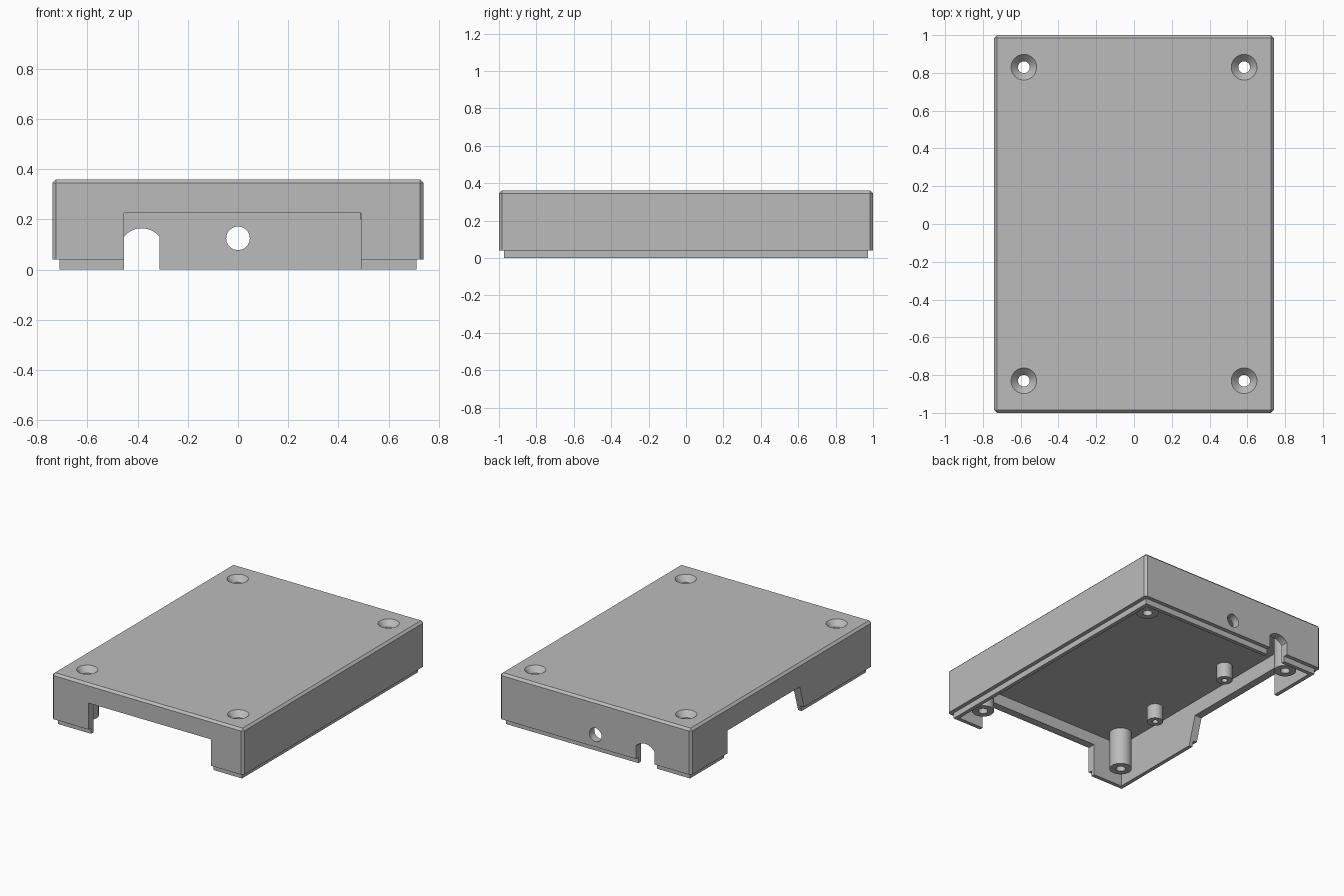
import bpy, bmesh, math
from mathutils import Vector

W, L, H = 0.74, 1.0, 0.36      # half width, half length, height
WALL, LIP, STEP = 0.055, 0.028, 0.04
CEILING = H - WALL

cube = bpy.data.objects.get("Cube")
if cube:
    bpy.data.objects.remove(cube, do_unlink=True)

grey = bpy.data.materials.new("grey plastic")
grey.use_nodes = True
GREY = (0.5, 0.5, 0.5, 1)
grey.diffuse_color = GREY
grey.node_tree.nodes["Principled BSDF"].inputs["Base Color"].default_value = GREY


def finish(name, bm):
    bmesh.ops.recalc_face_normals(bm, faces=bm.faces)
    mesh = bpy.data.meshes.new(name)
    bm.to_mesh(mesh)
    bm.free()
    mesh.materials.append(grey)
    ob = bpy.data.objects.new(name, mesh)
    bpy.context.collection.objects.link(ob)
    return ob


def box(name, x, y, z0, z1, bevel=0):
    """Box centred on the z axis, bevelled on every edge except the bottom ones."""
    bm = bmesh.new()
    bmesh.ops.create_cube(bm, size=1)
    for v in bm.verts:
        v.co = Vector((v.co.x * 2 * x, v.co.y * 2 * y, z0 if v.co.z < 0 else z1))
    if bevel:
        edges = [e for e in bm.edges if max(v.co.z for v in e.verts) > z0]
        bmesh.ops.bevel(bm, geom=edges, offset=bevel, segments=1, affect='EDGES')
    return finish(name, bm)


def prism(name, outline, place, start, end):
    """Extrude a 2D outline from start to end; place maps (u, v, depth) to xyz."""
    bm = bmesh.new()
    rings = [[bm.verts.new(place(u, v, d)) for u, v in outline] for d in (start, end)]
    n = len(outline)
    for ring in rings:
        bm.faces.new(ring)
    for i in range(n):
        j = (i + 1) % n
        bm.faces.new((rings[0][i], rings[0][j], rings[1][j], rings[1][i]))
    return finish(name, bm)


def lathe(name, profile, x, y, closed=False):
    """Spin a (radius, z) profile around a vertical axis at x, y."""
    bm = bmesh.new()
    verts = [bm.verts.new((r, 0, z)) for r, z in profile]
    pairs = list(zip(verts, verts[1:]))
    if closed:
        pairs.append((verts[-1], verts[0]))
    edges = [bm.edges.new(p) for p in pairs]
    bmesh.ops.spin(bm, geom=verts + edges, cent=(0, 0, 0), axis=(0, 0, 1),
                   angle=math.tau, steps=40)
    bmesh.ops.remove_doubles(bm, verts=bm.verts, dist=1e-5)
    bmesh.ops.translate(bm, verts=bm.verts, vec=(x, y, 0))
    return finish(name, bm)


def combine(target, other, operation):
    mod = target.modifiers.new(operation.lower(), 'BOOLEAN')
    mod.operation, mod.solver, mod.object = operation, 'EXACT', other
    bpy.context.view_layer.objects.active = target
    bpy.ops.object.modifier_apply(modifier=mod.name)
    bpy.data.objects.remove(other, do_unlink=True)


def along_y(u, v, d):
    return (u, d, v)


def along_x(u, v, d):
    return (d, u, v)


# Hollow cover with a stepped lip around the open underside
cover = box("cover", W, L, STEP, H, bevel=0.015)
combine(cover, box("lip", W - LIP, L - LIP, 0, 0.15), 'UNION')
combine(cover, box("cavity", W - WALL, L - WALL, -0.1, CEILING), 'DIFFERENCE')

# Wide front opening
front = [(-0.455, -0.1), (0.49, -0.1), (0.49, 0.225), (-0.455, 0.225)]
combine(cover, prism("front_opening", front, along_y, -1.1, -0.9), 'DIFFERENCE')

# Side opening with one sloping end
side = [(-0.29, -0.1), (0.6, -0.1), (0.6, 0.2), (-0.2, 0.2)]
combine(cover, prism("side_opening", side, along_x, -0.8, -0.65), 'DIFFERENCE')

# Arched cable slot and round hole in the back wall
cx, half, radius, cz = -0.384, 0.072, 0.09, 0.075
reach = math.asin(half / radius)
arch = [(cx - half, -0.1)]
for i in range(17):
    a = reach * (i / 8 - 1)
    arch.append((cx + radius * math.sin(a), cz + radius * math.cos(a)))
arch.append((cx + half, -0.1))
combine(cover, prism("cable_slot", arch, along_y, 0.9, 1.1), 'DIFFERENCE')

ring = [(0.047 * math.cos(i * math.tau / 40), 0.125 + 0.047 * math.sin(i * math.tau / 40))
        for i in range(40)]
combine(cover, prism("round_hole", ring, along_y, 0.9, 1.1), 'DIFFERENCE')

parts = [cover]
sides = (("left", 1), ("right", -1))
ends = (("front", -1), ("back", 1))
BORE = 0.031
for side_name, sx in sides:
    for end_name, sy in ends:
        # Countersunk screw hole above a hollow corner post
        x, y = 0.583 * sx, 0.83 * sy
        sink = [(0, CEILING - 0.05), (BORE, CEILING - 0.05), (BORE, H - 0.038),
                (0.068, H), (0.068, H + 0.05), (0, H + 0.05)]
        combine(cover, lathe("screw_hole", sink, x, y), 'DIFFERENCE')
        tube = [(BORE, STEP), (0.072, STEP), (0.072, CEILING), (BORE, CEILING)]
        parts.append(lathe(f"{end_name}_{side_name}_post", tube, x, y, closed=True))

        # Short board standoff with a blind hole
        y = -0.43 if sy < 0 else 0.27
        peg = [(0, CEILING - 0.02), (0.02, CEILING - 0.02), (0.02, 0.2),
               (0.052, 0.2), (0.052, CEILING), (0, CEILING)]
        parts.append(lathe(f"{end_name}_{side_name}_standoff", peg, 0.54 * sx, y))

# Smooth the round walls and keep the edges crisp
bpy.ops.object.select_all(action='DESELECT')
for ob in parts:
    ob.select_set(True)
bpy.context.view_layer.objects.active = cover
bpy.ops.object.shade_smooth_by_angle(angle=math.radians(30))
